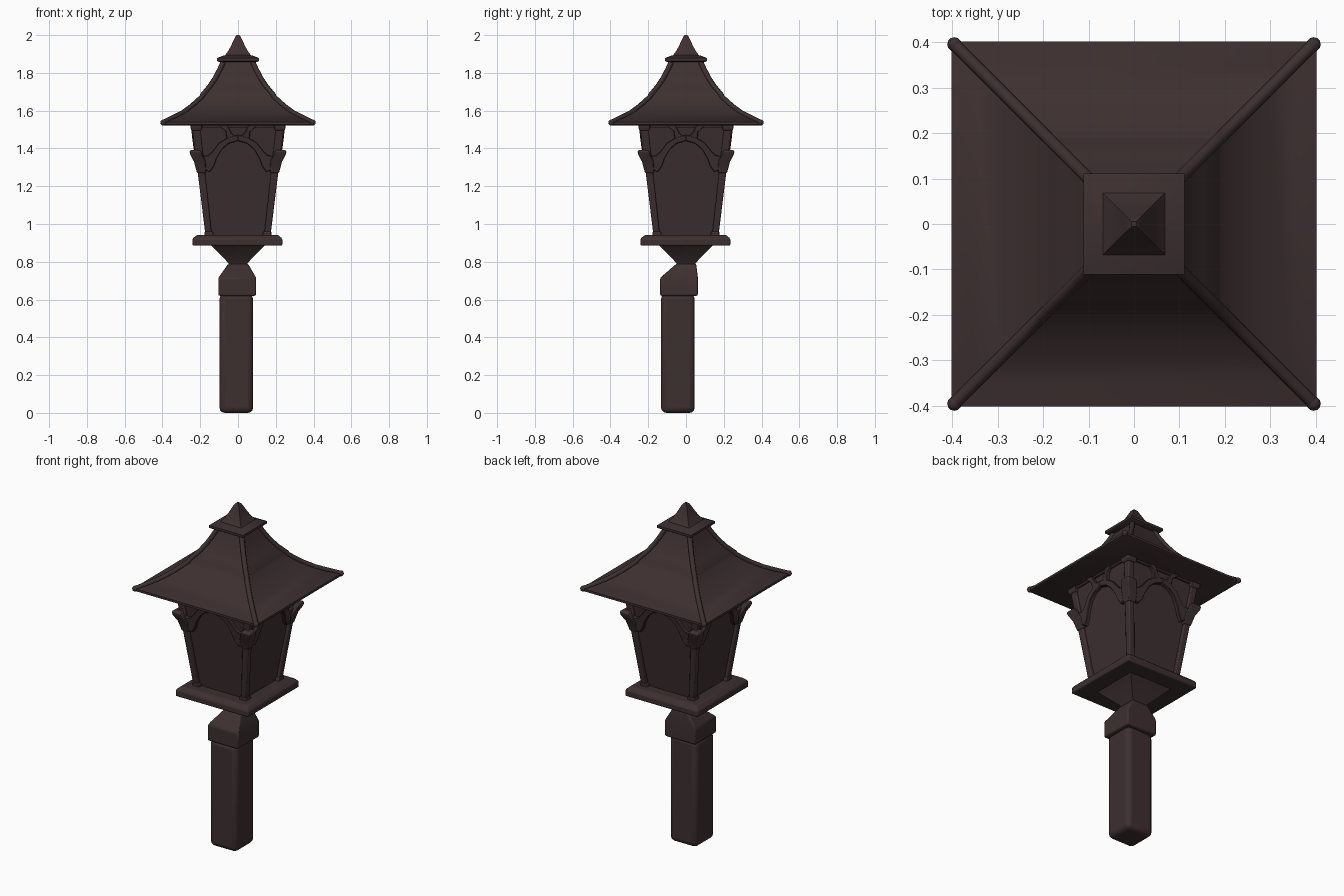
import bpy, bmesh, math
from mathutils import Matrix

if "Cube" in bpy.data.objects:
    bpy.data.objects.remove(bpy.data.objects["Cube"])

brown = bpy.data.materials.new("dark brown")
brown.diffuse_color = (0.047, 0.029, 0.030, 1)
brown.use_nodes = True
brown.node_tree.nodes["Principled BSDF"].inputs["Base Color"].default_value = brown.diffuse_color


def finish(bm, name, bevel=0.0, segs=2, angle=35):
    bmesh.ops.recalc_face_normals(bm, faces=bm.faces)
    me = bpy.data.meshes.new(name)
    bm.to_mesh(me)
    bm.free()
    ob = bpy.data.objects.new(name, me)
    bpy.context.collection.objects.link(ob)
    me.materials.append(brown)
    if bevel:
        m = ob.modifiers.new("bevel", 'BEVEL')
        m.width, m.segments, m.limit_method = bevel, segs, 'ANGLE'
        m.angle_limit = math.radians(35)
    bpy.ops.object.select_all(action='DESELECT')
    ob.select_set(True)
    bpy.context.view_layer.objects.active = ob
    bpy.ops.object.shade_smooth_by_angle(angle=math.radians(angle))
    return ob


def loft(bm, sections):
    """Capped stack of square rings: (z, half size, centre x, centre y)."""
    rings = []
    for z, h, cx, cy in sections:
        rings.append([bm.verts.new((cx + sx * h, cy + sy * h, z))
                      for sx, sy in ((-1, -1), (1, -1), (1, 1), (-1, 1))])
    for a, b in zip(rings, rings[1:]):
        for i in range(4):
            j = (i + 1) % 4
            bm.faces.new((a[i], a[j], b[j], b[i]))
    bm.faces.new(rings[0])
    bm.faces.new(rings[-1])


def stack(name, pts, c=(0, 0), bevel=0.0, segs=2):
    bm = bmesh.new()
    loft(bm, [(z, h, c[0], c[1]) for h, z in pts])
    return finish(bm, name, bevel, segs)


def four_sides(bm):
    """Repeat the front geometry round the vertical axis."""
    src = bm.verts[:] + bm.edges[:] + bm.faces[:]
    for k in (1, 2, 3):
        new = bmesh.ops.duplicate(bm, geom=src)["geom"]
        bmesh.ops.rotate(bm, verts=[v for v in new if isinstance(v, bmesh.types.BMVert)],
                         matrix=Matrix.Rotation(k * math.pi / 2, 3, 'Z'))


# Post, collar and neck (post sits slightly off centre)
stack("post", [(0.089, 0), (0.089, 0.63)], (-0.009, -0.043), 0.028, 3)
bm = bmesh.new()
loft(bm, [(0.62, 0.1, -0.004, -0.037), (0.715, 0.1, -0.004, -0.037),
          (0.79, 0.052, 0.001, 0.002)])
finish(bm, "collar", 0.008)
stack("flared_neck", [(0.05, 0.785), (0.052, 0.795), (0.145, 0.89)])

# Base plate
stack("base_plate", [(0.238, 0.885), (0.238, 0.922), (0.215, 0.942)], (-0.003, -0.003), 0.007)


# Lantern body: sloped panes with tapered corner bars
def pane_half(z):
    return 0.152 + (z - 0.94) * 0.137


stack("lantern_panes", [(pane_half(z), z) for z in (0.93, 1.53)])

bm = bmesh.new()
loft(bm, [(0.93, 0.017, 0.154, -0.154), (1.53, 0.021, 0.224, -0.224)])
four_sides(bm)
finish(bm, "corner_bars", 0.006)

bm = bmesh.new()
loft(bm, [(0.935, 0.024, 0.152, -0.152), (0.96, 0.022, 0.155, -0.155)])
loft(bm, [(1.495, 0.024, 0.221, -0.221), (1.508, 0.031, 0.221, -0.221),
          (1.53, 0.031, 0.221, -0.221)])
four_sides(bm)
finish(bm, "corner_bar_ends", 0.004)

# Flared corner brackets
bm = bmesh.new()
loft(bm, [(1.27, 0.024, 0.193, -0.193), (1.33, 0.031, 0.202, -0.202),
          (1.365, 0.032, 0.220, -0.220), (1.385, 0.030, 0.227, -0.227),
          (1.393, 0.022, 0.225, -0.225)])
four_sides(bm)
finish(bm, "corner_brackets", 0.005)


# Pointed arch tracery on every side
def ribbon(bm, inner, outer, d):
    for s in (-1, 1):
        rows = []
        for p, q in zip(inner, outer):
            rows.append([bm.verts.new((s * u, -(pane_half(z) + e), z))
                         for (u, z), e in ((p, -0.01), (p, d), (q, d), (q, -0.01))])
        for a, b in zip(rows, rows[1:]):
            for i in range(4):
                j = (i + 1) % 4
                bm.faces.new((a[i], a[j], b[j], b[i]))
        bm.faces.new(rows[0])
        bm.faces.new(rows[-1])


bm = bmesh.new()
ribbon(bm, [(0, 1.44), (0.05, 1.425), (0.085, 1.395), (0.112, 1.35), (0.128, 1.305),
            (0.15, 1.275), (0.185, 1.29)],
       [(0, 1.472), (0.05, 1.46), (0.1, 1.43), (0.135, 1.385), (0.155, 1.365),
        (0.175, 1.36), (0.205, 1.375)], 0.02)
ribbon(bm, [(0.0, 1.455), (0.03, 1.475), (0.06, 1.53)],
       [(0.06, 1.445), (0.065, 1.49), (0.11, 1.53)], 0.019)
four_sides(bm)
finish(bm, "arch_tracery", 0.003, 1)

# Top rail below the eaves
bm = bmesh.new()
ribbon(bm, [(0, 1.512), (0.21, 1.512)], [(0, 1.53), (0.21, 1.53)], 0.01)
four_sides(bm)
finish(bm, "top_rail")

# Sweeping roof
roof = [(0.402, 1.54), (0.35, 1.56), (0.295, 1.588), (0.245, 1.624), (0.192, 1.672),
        (0.187, 1.683), (0.15, 1.727), (0.12, 1.772), (0.095, 1.82), (0.075, 1.865)]
stack("roof", [(0.392, 1.522), (0.402, 1.527)] + roof)

# Rounded hip ridges with corner knobs
bm = bmesh.new()
rows = []
path = [(0.4, 1.535)] + roof[1:]
w = math.sqrt(0.5)
for i, (h, z) in enumerate(path):
    a, b = path[max(i - 1, 0)], path[min(i + 1, len(path) - 1)]
    dh, dz = (b[0] - a[0]) * math.sqrt(2), b[1] - a[1]
    n = math.hypot(dh, dz)
    nh, nz = dz / n, -dh / n
    r = 0.014
    ring = []
    for k in range(8):
        t = k * math.pi / 4
        side, up = r * math.cos(t), r * math.sin(t)
        ring.append(bm.verts.new((h + w * (up * nh + side), -h - w * (up * nh - side),
                                  z + up * nz)))
    rows.append(ring)
for a, b in zip(rows, rows[1:]):
    for i in range(8):
        j = (i + 1) % 8
        bm.faces.new((a[i], a[j], b[j], b[i]))
bm.faces.new(rows[0])
bm.faces.new(rows[-1])
bmesh.ops.create_uvsphere(bm, u_segments=12, v_segments=8, radius=0.016,
                          matrix=Matrix.Translation((0.395, -0.395, 1.537)))
four_sides(bm)
finish(bm, "hip_ridges", 0, 1, 50)

# Cap and pointed finial
stack("roof_cap", [(0.1, 1.857), (0.111, 1.864), (0.111, 1.878), (0.09, 1.887),
                   (0.068, 1.894), (0.052, 1.915), (0.036, 1.945), (0.022, 1.975),
                   (0.014, 1.992), (0.006, 2.0)])
